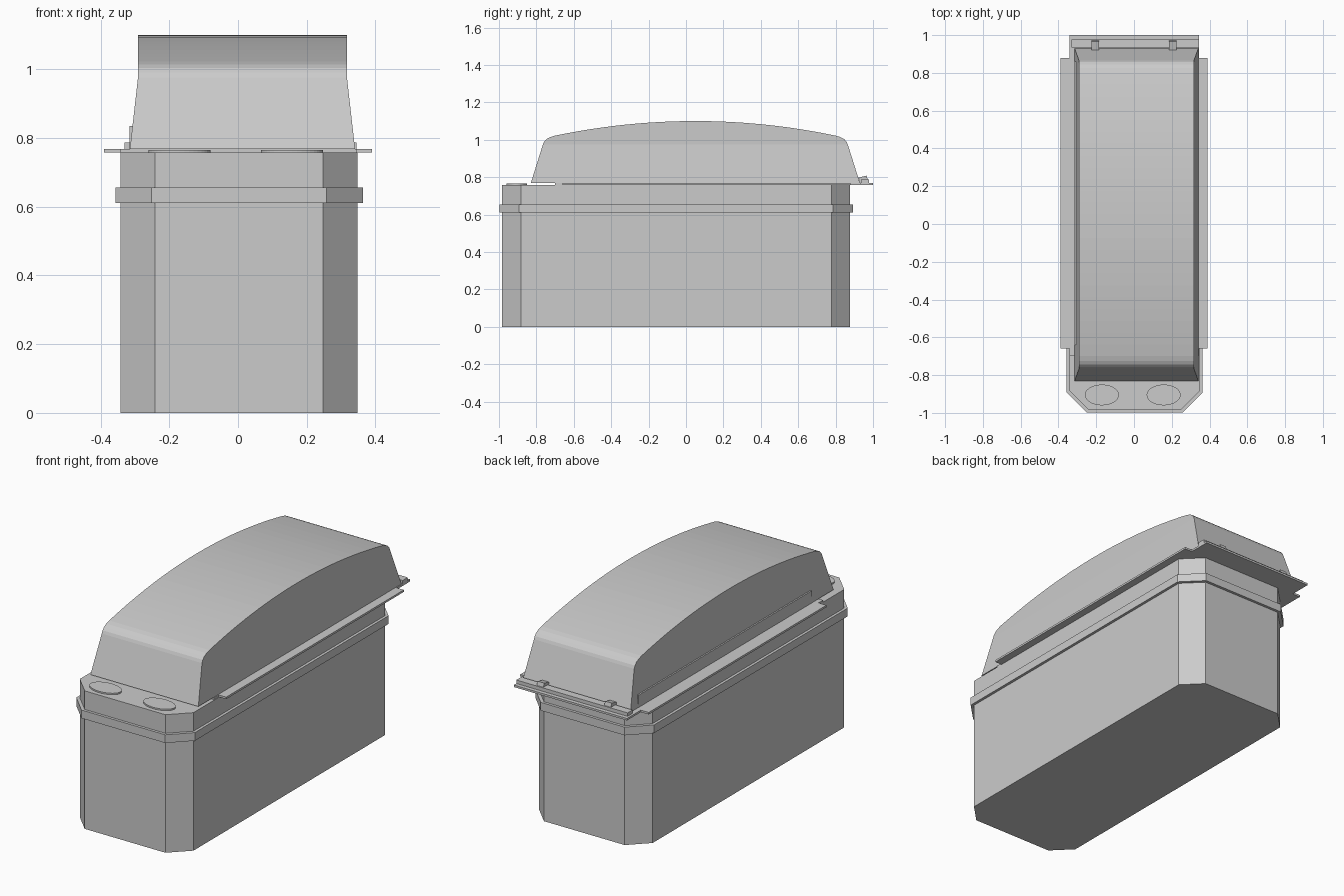
import bpy, bmesh
from mathutils import Matrix

cube = bpy.data.objects.get("Cube")
if cube:
    bpy.data.objects.remove(cube, do_unlink=True)

GREY = (0.6, 0.6, 0.6, 1)
grey = bpy.data.materials.new("plain grey")
grey.use_nodes = True
grey.diffuse_color = GREY
grey.node_tree.nodes["Principled BSDF"].inputs["Base Color"].default_value = GREY


def finish(name, bm):
    bmesh.ops.recalc_face_normals(bm, faces=bm.faces)
    mesh = bpy.data.meshes.new(name)
    bm.to_mesh(mesh)
    bm.free()
    mesh.materials.append(grey)
    obj = bpy.data.objects.new(name, mesh)
    bpy.context.collection.objects.link(obj)
    return obj


def prism(name, outline, z0, z1):
    """Upright solid from a flat outline."""
    bm = bmesh.new()
    face = bm.faces.new([bm.verts.new((x, y, z0)) for x, y in outline])
    top = bmesh.ops.extrude_face_region(bm, geom=[face])["geom"]
    bmesh.ops.translate(bm, vec=(0, 0, z1 - z0),
                        verts=[v for v in top if isinstance(v, bmesh.types.BMVert)])
    return finish(name, bm)


def box(name, x0, x1, y0, y1, z0, z1, tilt=0):
    bm = bmesh.new()
    bmesh.ops.create_cube(bm, size=1)
    bmesh.ops.scale(bm, vec=(x1 - x0, y1 - y0, z1 - z0), verts=bm.verts)
    bmesh.ops.rotate(bm, matrix=Matrix.Rotation(tilt, 3, 'X'), verts=bm.verts)
    bmesh.ops.translate(bm, vec=((x0 + x1) / 2, (y0 + y1) / 2, (z0 + z1) / 2),
                        verts=bm.verts)
    return finish(name, bm)


def chamfered(x0, x1, y0, y1, c):
    """Rectangle outline with four cut corners."""
    return [(x0 + c, y0), (x1 - c, y0), (x1, y0 + c), (x1, y1 - c),
            (x1 - c, y1), (x0 + c, y1), (x0, y1 - c), (x0, y0 + c)]


# Tub and the raised band around it
prism("tub", chamfered(-0.342, 0.348, -0.983, 0.877, 0.1), 0, 0.757)
prism("tub_band", chamfered(-0.357, 0.363, -0.998, 0.892, 0.106), 0.61, 0.655)

# Lid flange: wide side ledges, narrower tongue front and rear
wide, slim_l, slim_r = 0.39, -0.342, 0.345
prism("lid_flange", [(slim_l, -0.7), (slim_r, -0.7), (slim_r, -0.66), (wide, -0.66),
                     (wide, 0.88), (slim_r, 0.88), (slim_r, 1.0), (slim_l, 1.0),
                     (slim_l, 0.88), (-wide, 0.88), (-wide, -0.66), (slim_l, -0.66)],
      0.757, 0.768)

# Domed lid: mirrored side profile, walls lean in up to the shoulder
MID_X, MID_Y, PEAK = 0.013, 0.05, 1.1
BASE_HALF, TOP_HALF = 0.3275, 0.304
edge = [(0.88, 0.768), (0.815, 0.975), (0.808, 0.99), (0.795, 1.004), (0.776, 1.014)]
arc = [(0.75 * (1 - i / 12), PEAK - 0.078 * (1 - i / 12) ** 2) for i in range(13)]
half = edge + arc
profile = [(MID_Y - d, z) for d, z in half] + [(MID_Y + d, z) for d, z in half[-2::-1]]

bm = bmesh.new()
sides = []
for s in (-1, 1):
    sides.append([bm.verts.new((MID_X + s * (BASE_HALF if z < 0.8 else TOP_HALF), y, z))
                  for y, z in profile])
left, right = sides
for i in range(len(profile) - 1):
    bm.faces.new((left[i], right[i], right[i + 1], left[i + 1]))
bm.faces.new((left[0], left[-1], right[-1], right[0]))
for side in sides:
    bm.faces.new((side[0], side[1], side[-2], side[-1]))
    bm.faces.new(side[1:-1])
dome = finish("domed_lid", bm)

# Thin rail along one side of the lid
box("side_rail", -0.315, -0.303, -0.64, 0.86, 0.768, 0.835)

# Rear hinge bar with two clips
box("hinge_bar", -0.33, 0.345, 0.935, 0.978, 0.768, 0.787)
for x, side in ((-0.205, "right"), (0.205, "left")):
    box("hinge_clip_" + side, x - 0.02, x + 0.02, 0.925, 0.97, 0.775, 0.803, 0.25)

# Oval caps on the front shelf
for x, side in ((-0.17, "right"), (0.157, "left")):
    bm = bmesh.new()
    bmesh.ops.create_cone(bm, cap_ends=True, segments=40, radius1=1, radius2=1, depth=1)
    bmesh.ops.scale(bm, vec=(0.09, 0.055, 0.014), verts=bm.verts)
    bmesh.ops.translate(bm, vec=(x, -0.905, 0.758), verts=bm.verts)
    finish("oval_cap_" + side, bm)
